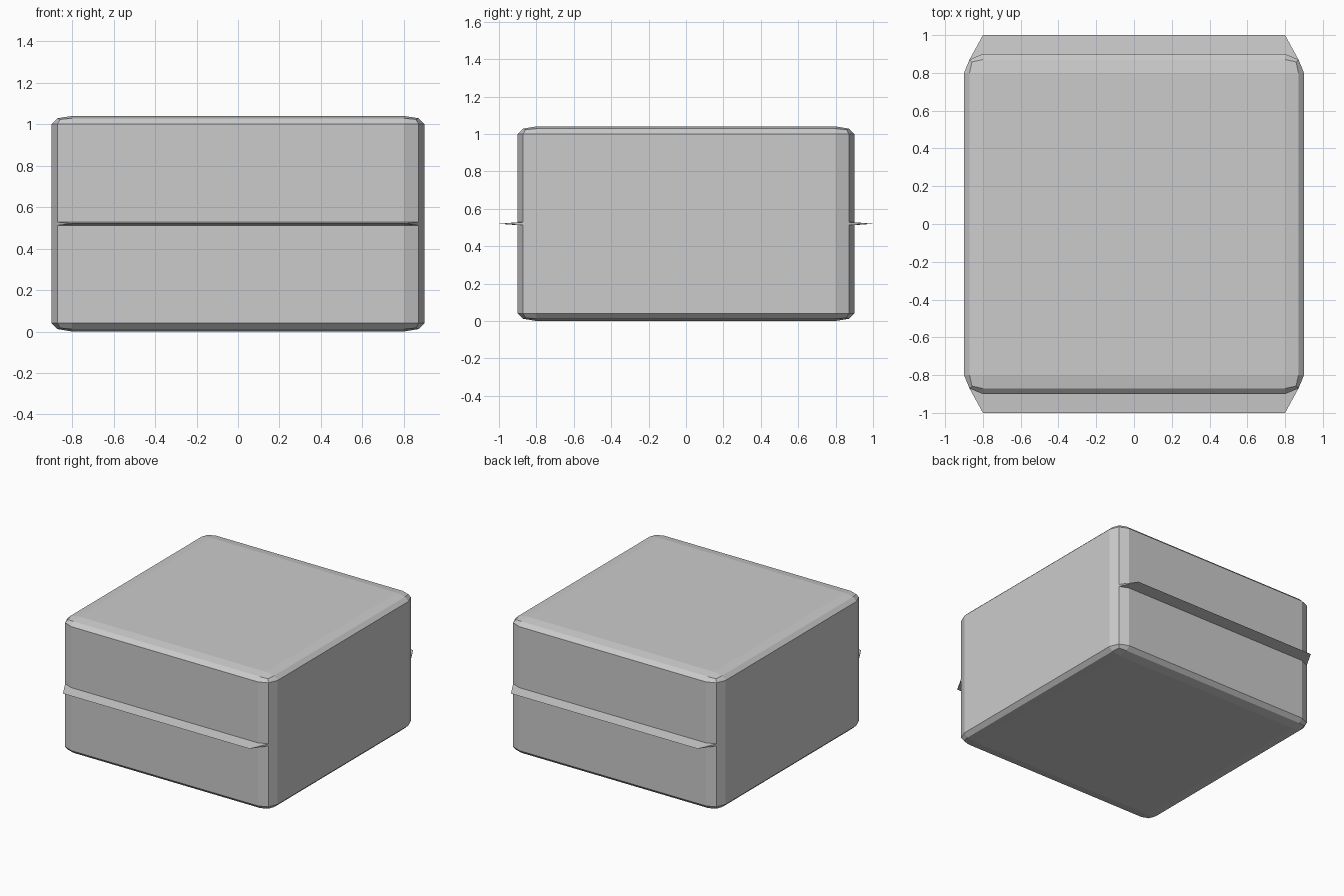
import bpy, bmesh
from mathutils import Matrix

if "Cube" in bpy.data.objects:
    bpy.data.objects.remove(bpy.data.objects["Cube"])

HEIGHT, HALF, R, MID = 1.04, 0.9, 0.1, 0.52
Z_SCALE = 0.4                      # flattens the rounding at top and bottom


def add_object(name, bm):
    mesh = bpy.data.meshes.new(name)
    bmesh.ops.recalc_face_normals(bm, faces=bm.faces)
    bm.to_mesh(mesh)
    bm.free()
    obj = bpy.data.objects.new(name, mesh)
    bpy.context.collection.objects.link(obj)
    return obj


# Box body: two-segment bevel, then squashed in height
bm = bmesh.new()
bmesh.ops.create_cube(bm, size=1)
bmesh.ops.scale(bm, vec=(2 * HALF, 2 * HALF, HEIGHT / Z_SCALE), verts=bm.verts)
bmesh.ops.bevel(bm, geom=bm.edges[:], offset=R, offset_type='OFFSET',
                segments=2, profile=0.5, affect='EDGES')
bmesh.ops.scale(bm, vec=(1, 1, Z_SCALE), verts=bm.verts)
bmesh.ops.translate(bm, vec=(0, 0, MID), verts=bm.verts)
add_object("box_body", bm)


# Thin wedge lips on the front and back, tapering to a sharp edge
def add_lip(name, side):
    t = 0.008
    c = HALF - R + R * 0.7071
    base = [(-c, c), (-0.8, HALF), (0.8, HALF), (c, c)]
    bm = bmesh.new()
    top = [bm.verts.new((x, side * y, MID + t)) for x, y in base]
    low = [bm.verts.new((x, side * y, MID - t)) for x, y in base]
    tip = [bm.verts.new((x, side * 1.0, MID)) for x in (-0.8, 0.8)]
    for row in (top, low):
        bm.faces.new((row[0], row[1], tip[0]))
        bm.faces.new((row[1], row[2], tip[1], tip[0]))
        bm.faces.new((row[2], row[3], tip[1]))
    bm.faces.new((top[0], low[0], tip[0]))
    bm.faces.new((top[3], low[3], tip[1]))
    for i in range(3):
        bm.faces.new((top[i], top[i + 1], low[i + 1], low[i]))
    add_object(name, bm)


add_lip("front_lip", -1)
add_lip("back_lip", 1)
